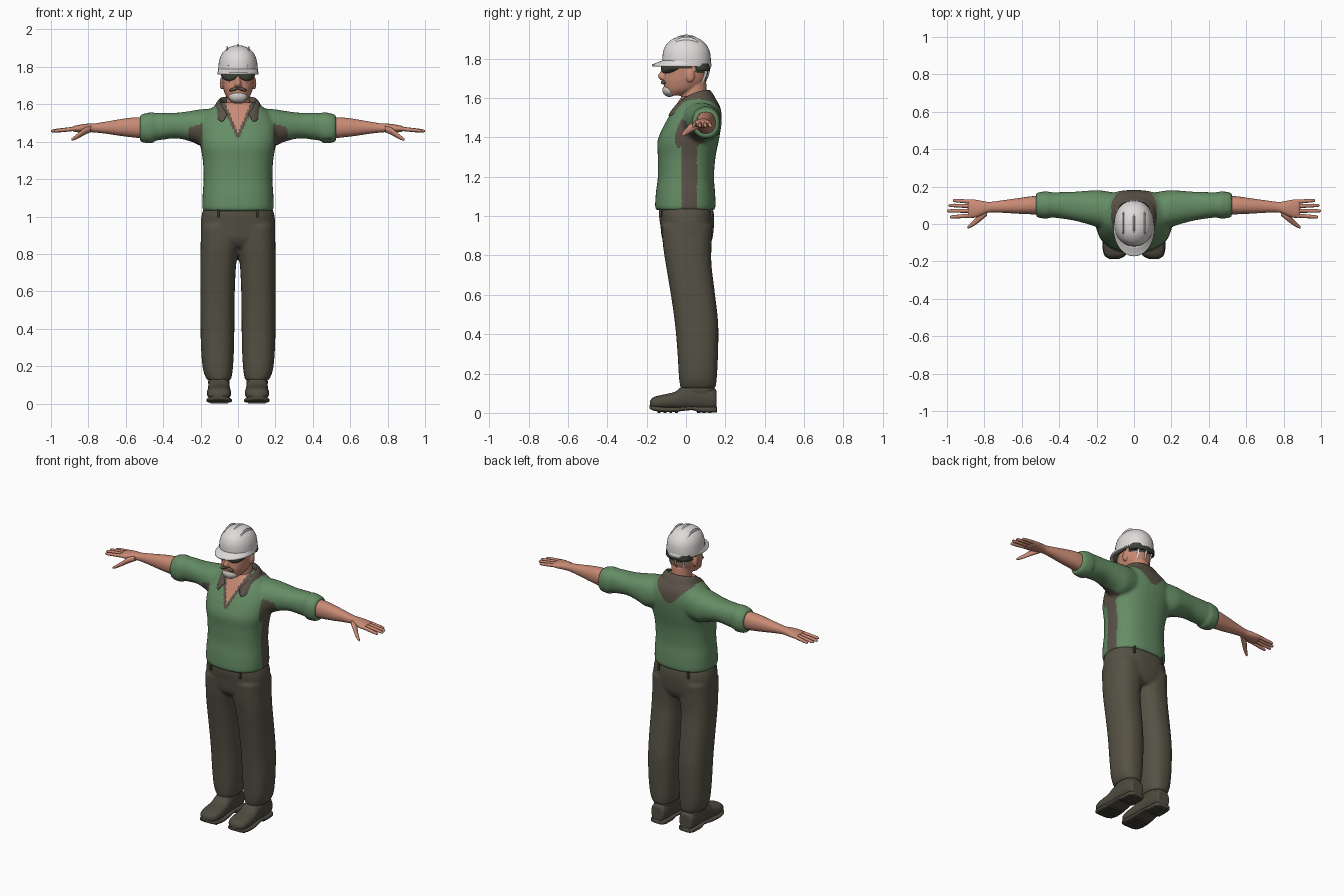
import bpy, bmesh, math
from mathutils import Matrix, Vector


def material(name, r, g, b):
    m = bpy.data.materials.new(name)
    m.diffuse_color = (r, g, b, 1)
    return m


GREEN = material("shirt green", 0.13, 0.265, 0.13)
BROWN = material("trim brown", 0.105, 0.085, 0.065)
OLIVE = material("trouser olive", 0.092, 0.083, 0.058)
BOOT = material("boot olive", 0.078, 0.072, 0.05)
SKIN = material("skin", 0.58, 0.255, 0.175)
WHITE = material("helmet white", 0.74, 0.71, 0.70)
GREY = material("beard grey", 0.6, 0.57, 0.54)
DARK = material("lens dark", 0.05, 0.055, 0.04)

ORDER = {"x": (0, 1, 2), "y": (1, 0, 2), "z": (2, 0, 1)}


def loft(bm, axis, rings, e=2.0, n=28, k=4):
    """Skin through rings (position, a0, a1, b0, b1), splined between them."""
    pts = [Vector(r) for r in rings]
    dense = []
    for i in range(len(pts) - 1):
        p0, p1, p2, p3 = pts[max(i - 1, 0)], pts[i], pts[i + 1], pts[min(i + 2, len(pts) - 1)]
        for j in range(k):
            t = j / k
            dense.append(0.5 * (2 * p1 + (p2 - p0) * t + (2 * p0 - 5 * p1 + 4 * p2 - p3) * t * t
                                + (3 * p1 - p0 - 3 * p2 + p3) * t ** 3))
    dense.append(pts[-1])
    ip, ia, ib = ORDER[axis]
    loops = []
    for pos, a0, a1, b0, b1 in dense:
        loop = []
        for s in range(n):
            c, d = math.cos(2 * math.pi * s / n), math.sin(2 * math.pi * s / n)
            co = [0, 0, 0]
            co[ip] = pos
            co[ia] = (a0 + a1) / 2 + (a1 - a0) / 2 * math.copysign(abs(c) ** (2 / e), c)
            co[ib] = (b0 + b1) / 2 + (b1 - b0) / 2 * math.copysign(abs(d) ** (2 / e), d)
            loop.append(bm.verts.new(co))
        loops.append(loop)
    for u, v in zip(loops, loops[1:]):
        for s in range(n):
            bm.faces.new((u[s], u[(s + 1) % n], v[(s + 1) % n], v[s]))
    bm.faces.new(loops[0])
    bm.faces.new(loops[-1])


def ball(bm, centre, size, tilt=0):
    mat = Matrix.Translation(centre) @ Matrix.Rotation(tilt, 4, "Y") @ Matrix.Diagonal((*size, 1))
    bmesh.ops.create_uvsphere(bm, u_segments=24, v_segments=16, radius=1, matrix=mat)


def mirror(bm):
    new = bmesh.ops.duplicate(bm, geom=bm.verts[:] + bm.edges[:] + bm.faces[:])["geom"]
    for v in new:
        if isinstance(v, bmesh.types.BMVert):
            v.co.x *= -1


def part(name, bm, mats, voxel=0, smooth=5, rule=None):
    """Turn a bmesh into an object; optionally fuse it and colour faces by rule."""
    bmesh.ops.recalc_face_normals(bm, faces=bm.faces[:])
    me = bpy.data.meshes.new(name)
    bm.to_mesh(me)
    bm.free()
    ob = bpy.data.objects.new(name, me)
    bpy.context.collection.objects.link(ob)
    if voxel:
        m = ob.modifiers.new("fuse", "REMESH")
        m.mode, m.voxel_size = "VOXEL", voxel
        m = ob.modifiers.new("soften", "SMOOTH")
        m.factor, m.iterations = 0.5, smooth
        dg = bpy.context.evaluated_depsgraph_get()
        ob.data = bpy.data.meshes.new_from_object(ob.evaluated_get(dg))
        ob.modifiers.clear()
    ob.data.materials.clear()
    for m in mats:
        ob.data.materials.append(m)
    for p in ob.data.polygons:
        p.use_smooth = True
        p.material_index = rule(*p.center) if rule else 0
    ob.data.set_sharp_from_angle(angle=math.radians(50))
    return ob


# shirt: sleeves with rolled cuffs, mirrored, fused with the torso
bm = bmesh.new()
loft(bm, "x", [(.06, -.03, .16, 1.40, 1.575), (.18, -.02, .18, 1.375, 1.575), (.25, .0, .178, 1.40, 1.565),
               (.33, .02, .172, 1.418, 1.555), (.42, .033, .17, 1.408, 1.555), (.47, .036, .168, 1.402, 1.55)], 2.2)
loft(bm, "x", [(.445, .045, .16, 1.41, 1.54), (.455, .03, .174, 1.393, 1.558), (.49, .03, .173, 1.393, 1.553),
               (.518, .036, .168, 1.398, 1.545), (.524, .045, .16, 1.41, 1.535)], 2.2)
mirror(bm)
loft(bm, "z", [(1.03, -.182, .182, -.148, .142), (1.045, -.19, .19, -.157, .15), (1.12, -.189, .189, -.153, .148),
               (1.2, -.184, .184, -.143, .142), (1.3, -.188, .188, -.143, .15), (1.38, -.202, .202, -.145, .166),
               (1.45, -.208, .208, -.118, .178), (1.5, -.202, .202, -.09, .182), (1.55, -.175, .175, -.06, .175),
               (1.585, -.135, .135, -.038, .158), (1.61, -.1, .1, -.02, .135)], 2.4, 40)


def shirt_colour(x, y, z):
    ax = abs(x)
    if y < .03 and z > 1.45 and ax < (z - 1.445) * .42:
        return 2                                   # open neck
    if y < .03 and z > 1.42 and ax < (z - 1.42) * .46 + .006:
        return 1                                   # placket edge
    if y > .08 and z > 1.48 and ax < (z - 1.46) * .95:
        return 1                                   # back yoke
    if x > .12 and z < 1.42 and -.022 < y < .055:
        return 1                                   # side panel
    if .19 < ax < .265 and 1.35 < z < 1.5 and y < .06 + (1.42 - z):
        return 1                                   # armpit patches
    return 0


part("shirt", bm, [GREEN, BROWN, SKIN], .009, 6, shirt_colour)

# folded collar: one sheet of top and lower edge points, left and right halves
half = [((0, .115, 1.655), (0, .172, 1.575)), ((.075, .1, 1.655), (.105, .145, 1.575)),
        ((.1, .04, 1.642), (.146, .05, 1.575)), ((.088, -.02, 1.605), (.125, -.052, 1.53)),
        ((.05, -.062, 1.555), (.082, -.105, 1.495))]
flip = lambda p: (-p[0], p[1], p[2])
columns = [(flip(a), flip(b)) for a, b in half[:0:-1]] + half
bm = bmesh.new()
rows = []
for top, low in columns:
    t, l = Vector(top), Vector(low)
    inner = t + Vector((-t.x * .12, (.05 - t.y) * .12, -.05))
    rows.append([bm.verts.new(p) for p in (inner, t, (t + l) / 2 + Vector((0, 0, .01)), l)])
for u, v in zip(rows, rows[1:]):
    for i in range(3):
        bm.faces.new((u[i], v[i], v[i + 1], u[i + 1]))
ob = part("collar", bm, [BROWN])
ob.modifiers.new("thickness", "SOLIDIFY").thickness = .01
s = ob.modifiers.new("round", "SUBSURF")
s.levels = s.render_levels = 2

# trousers: mirrored legs fused with the hips
bm = bmesh.new()
loft(bm, "z", [(.125, .038, .165, -.028, .15), (.18, .028, .187, -.036, .157), (.3, .021, .198, -.043, .163),
               (.45, .019, .201, -.056, .164), (.6, .017, .202, -.077, .148), (.75, .009, .202, -.102, .13),
               (.85, -.01, .2, -.117, .13), (.95, -.01, .197, -.125, .135)], 2.4)
mirror(bm)
loft(bm, "z", [(.835, -.11, .11, -.09, .11), (.88, -.19, .19, -.12, .133), (.95, -.199, .199, -.13, .142),
               (1.01, -.194, .194, -.138, .142), (1.06, -.176, .176, -.135, .13)], 2.4, 40)
part("trousers", bm, [OLIVE], .009, 5)

# belt loops
bm = bmesh.new()
for y in (-.131, .129):
    loft(bm, "z", [(.995, .1, .112, y - .006, y + .008), (1.04, .1, .112, y - .006, y + .008)], 8, 16, 1)
mirror(bm)
part("belt_loops", bm, [DARK])

# boots: upper, sole with raised heel, tread bars
bm = bmesh.new()
loft(bm, "y", [(.155, .075, .125, .03, .09), (.145, .055, .148, .015, .125), (.06, .046, .158, .015, .15),
               (-.01, .044, .16, .015, .14), (-.055, .04, .163, .018, .108), (-.12, .037, .166, .018, .092),
               (-.165, .048, .156, .022, .08), (-.184, .08, .13, .032, .06)], 2.4)
loft(bm, "y", [(.157, .07, .13, .003, .03), (.145, .05, .152, .002, .03), (.07, .044, .16, .003, .03),
               (.03, .044, .158, .014, .034), (-.05, .036, .166, .006, .028), (-.12, .033, .169, .005, .03),
               (-.168, .046, .158, .012, .036), (-.186, .078, .132, .024, .042)], 4)
for y in (.13, .1, .07, -.04, -.07, -.1, -.13):
    loft(bm, "y", [(y, .052, .15, 0, .02), (y - .015, .052, .15, 0, .02)], 8, 16, 1)
loft(bm, "z", [(.09, .05, .155, -.02, .14), (.115, .044, .16, -.03, .148), (.135, .05, .155, -.02, .142)], 2.3)
mirror(bm)
part("boots", bm, [BOOT])

# forearms, hands, fingers and thumbs
bm = bmesh.new()
loft(bm, "x", [(.48, .05, .152, 1.415, 1.53), (.55, .052, .148, 1.422, 1.53), (.62, .055, .138, 1.43, 1.522),
               (.7, .06, .127, 1.442, 1.508), (.77, .062, .118, 1.45, 1.497), (.81, .048, .123, 1.45, 1.496),
               (.85, .034, .13, 1.45, 1.49), (.878, .034, .13, 1.454, 1.484), (.888, .042, .122, 1.462, 1.476)], 2.2)
for y0, y1, tip in ((.118, .126, .968), (.095, .1, .993), (.071, .07, 1.0), (.046, .037, .985)):
    rings = []
    for t, r in ((0, .011), (.45, .0105), (.85, .009), (.96, .007), (1, .003)):
        x, y, z = .855 + (tip - .855) * t, y0 + (y1 - y0) * t, 1.471 - .014 * t
        rings.append((x, y - r, y + r, z - r, z + r))
    loft(bm, "x", rings, 2, 12, 3)
loft(bm, "x", [(.785, .045, .085, 1.452, 1.484), (.82, .016, .06, 1.436, 1.475), (.85, -.006, .027, 1.42, 1.45),
               (.875, -.02, .003, 1.408, 1.43), (.89, -.024, -.012, 1.406, 1.418)], 2, 16)
mirror(bm)
part("forearms_and_hands", bm, [SKIN])

# head with neck, nose, brow and ears
bm = bmesh.new()
loft(bm, "z", [(1.5, -.068, .068, -.06, .11), (1.58, -.062, .062, -.03, .11), (1.68, -.06, .06, -.005, .103)])
loft(bm, "z", [(1.612, -.035, .035, -.092, -.03), (1.64, -.062, .062, -.108, .05), (1.68, -.078, .078, -.114, .095),
               (1.72, -.085, .085, -.11, .11), (1.76, -.087, .087, -.112, .115), (1.8, -.083, .083, -.1, .115),
               (1.84, -.06, .06, -.07, .08)], 2.3, 36)
loft(bm, "z", [(1.69, -.012, .012, -.125, -.09), (1.7, -.02, .02, -.138, -.09), (1.715, -.017, .017, -.143, -.09),
               (1.735, -.011, .011, -.13, -.09), (1.76, -.01, .01, -.115, -.09)], 2, 16)
for sx in (-1, 1):
    ball(bm, (sx * .087, .022, 1.712), (.011, .021, .033))
part("head", bm, [SKIN, DARK], .005, 3, lambda x, y, z: int(z > 1.735 - y * .1 and y > .045))

# beard and moustache
bm = bmesh.new()
ball(bm, (0, -.083, 1.64), (.05, .037, .034))
part("beard", bm, [GREY])
bm = bmesh.new()
ball(bm, (.021, -.114, 1.681), (.028, .014, .009), .3)
mirror(bm)
part("moustache", bm, [BROWN])

# wrap-around glasses with temples
bm = bmesh.new()
loft(bm, "x", [(.004, -.128, -.1, 1.748, 1.766), (.018, -.127, -.09, 1.735, 1.77), (.04, -.122, -.085, 1.726, 1.771),
               (.068, -.108, -.055, 1.73, 1.771), (.088, -.088, -.03, 1.748, 1.769)], 3)
loft(bm, "y", [(-.07, .083, .091, 1.75, 1.766), (.03, .084, .092, 1.75, 1.764)], 6, 12, 1)
mirror(bm)
part("glasses", bm, [DARK])

# helmet headband below the shell
bm = bmesh.new()
loft(bm, "z", [(1.738, -.082, .082, .03, .118), (1.75, -.086, .086, .02, .124), (1.775, -.088, .088, .0, .122)], 2.3)
part("headband", bm, [DARK])

# helmet shell with peak and three ridges
bm = bmesh.new()
loft(bm, "z", [(1.766, -.106, .106, -.118, .126), (1.8, -.105, .105, -.12, .126), (1.84, -.099, .099, -.115, .12),
               (1.875, -.083, .083, -.098, .1), (1.9, -.056, .056, -.068, .07), (1.912, -.028, .028, -.035, .038),
               (1.915, -.004, .004, -.005, .008)], 2.1, 36)
loft(bm, "z", [(1.76, -.109, .109, -.17, .128), (1.77, -.11, .11, -.172, .13), (1.777, -.107, .107, -.155, .128),
               (1.79, -.104, .104, -.125, .122)], 2.0, 40)
ball(bm, (0, .002, 1.77), (.02, .122, .153))
for sx in (-1, 1):
    ball(bm, (sx * .05, .002, 1.77), (.011, .112, .142), sx * .06)
part("helmet", bm, [WHITE])
